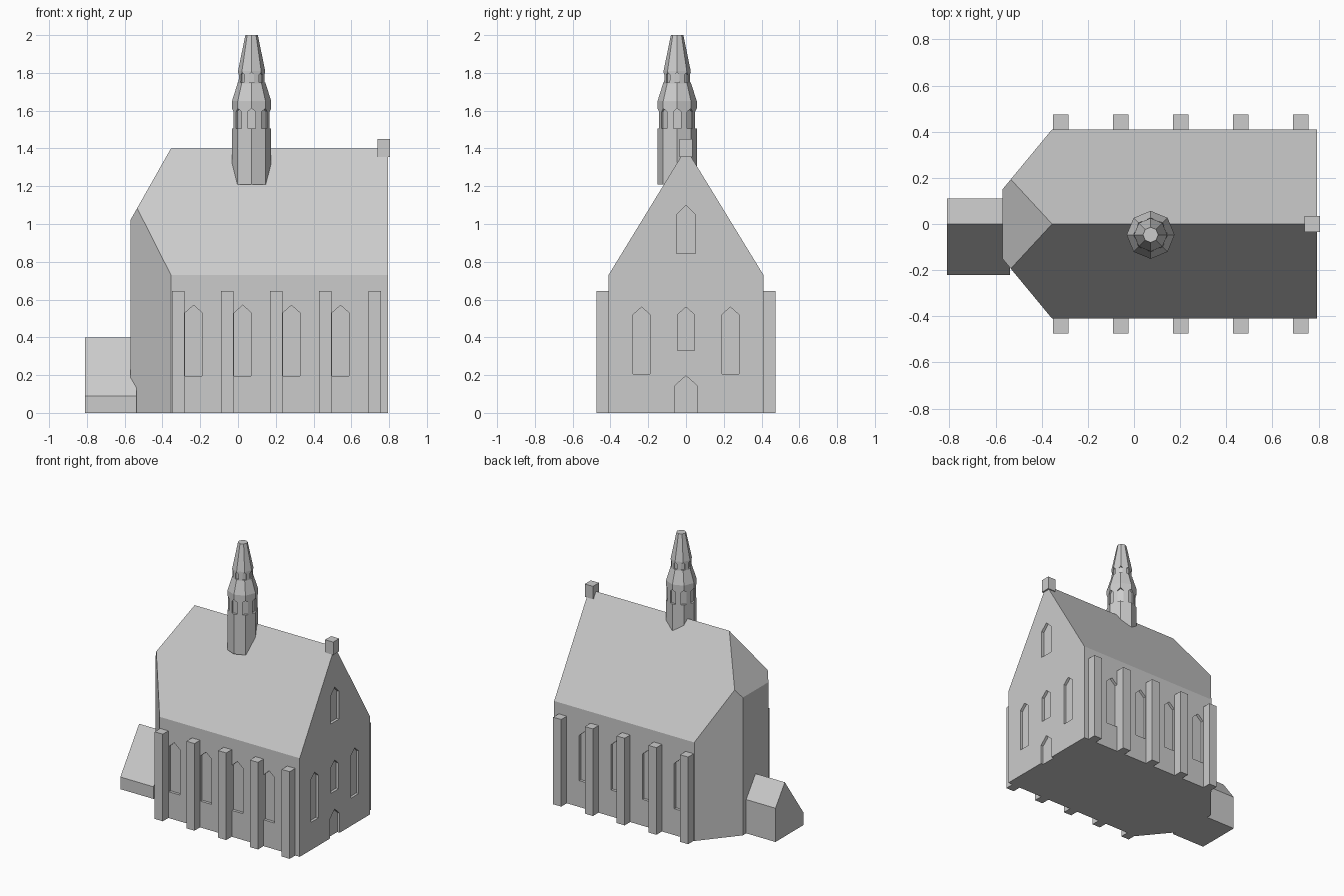
import bpy, bmesh, math
from mathutils import Vector, Matrix

if "Cube" in bpy.data.objects:
    bpy.data.objects.remove(bpy.data.objects["Cube"])

stone = bpy.data.materials.new("grey stone")
stone.diffuse_color = (0.6, 0.6, 0.6, 1)
stone.use_nodes = True
stone.node_tree.nodes["Principled BSDF"].inputs["Base Color"].default_value = stone.diffuse_color


def finish(bm, name):
    bmesh.ops.recalc_face_normals(bm, faces=bm.faces[:])
    me = bpy.data.meshes.new(name)
    bm.to_mesh(me)
    bm.free()
    me.materials.append(stone)
    ob = bpy.data.objects.new(name, me)
    bpy.context.collection.objects.link(ob)
    return ob


def prism(bm, points, offset):
    """Extrude a closed outline along an offset vector."""
    face = bm.faces.new([bm.verts.new(p) for p in points])
    ext = bmesh.ops.extrude_face_region(bm, geom=[face])["geom"]
    bmesh.ops.translate(bm, vec=offset, verts=[v for v in ext if isinstance(v, bmesh.types.BMVert)])


def box(bm, x0, x1, y0, y1, z0, z1):
    prism(bm, [(x0, y0, z0), (x1, y0, z0), (x1, y1, z0), (x0, y1, z0)], (0, 0, z1 - z0))


def lancet(bm, centre, angle, dist, width, z0, z1, z2, depth):
    """Pointed-arch cutter sunk to `depth` behind a wall at `dist` in direction `angle`."""
    h = width / 2
    rot = Matrix.Rotation(angle, 3, 'Z')
    outline = [(-h, z0), (h, z0), (h, z1), (0, z2), (-h, z1)]
    base = Vector((centre[0], centre[1], 0))
    pts = [base + rot @ Vector((dist - depth, u, z)) for u, z in outline]
    prism(bm, pts, rot @ Vector((depth + 0.05, 0, 0)))


def cut(target, cutter):
    cutter.hide_render = True
    cutter.hide_viewport = True
    cutter.display_type = 'WIRE'
    mod = target.modifiers.new("openings", 'BOOLEAN')
    mod.operation = 'DIFFERENCE'
    mod.solver = 'EXACT'
    mod.object = cutter


# Nave: gabled prism, trimmed to a polygonal west end with a hipped roof
bm = bmesh.new()
prism(bm, [(0.793, y, z) for y, z in
           [(-0.41, 0), (0.41, 0), (0.41, 0.73), (0, 1.40), (-0.41, 0.73)]], (-1.363, 0, 0))
for point, normal in [((-0.355, 0.41, 0), (-0.26, 0.215, 0)),
                      ((-0.355, -0.41, 0), (-0.26, -0.215, 0)),
                      ((-0.355, 0, 1.40), (-0.38, 0, 0.215))]:
    cutgeom = bmesh.ops.bisect_plane(bm, geom=bm.verts[:] + bm.edges[:] + bm.faces[:], dist=1e-5,
                                     plane_co=point, plane_no=normal, clear_outer=True)["geom_cut"]
    bmesh.ops.holes_fill(bm, edges=[e for e in bm.edges if e.is_boundary], sides=0)
nave = finish(bm, "nave")

# Recessed windows and door of the nave
bm = bmesh.new()
for x in (-0.235, 0.025, 0.283, 0.543):
    for side in (-1, 1):
        lancet(bm, (x, 0), side * math.pi / 2, 0.41, 0.09, 0.195, 0.53, 0.57, 0.02)
for y, w, z0, z1, z2 in [(-0.235, 0.09, 0.205, 0.52, 0.56), (0.235, 0.09, 0.205, 0.52, 0.56),
                         (0, 0.09, 0.33, 0.52, 0.56), (0, 0.1, 0.845, 1.05, 1.10),
                         (0, 0.115, -0.05, 0.145, 0.197)]:
    lancet(bm, (0, y), 0, 0.793, w, z0, z1, z2, 0.02)
cut(nave, finish(bm, "nave_opening_cutter"))

# Buttresses on both long walls
bm = bmesh.new()
for i in range(5):
    x = -0.317 + 0.26 * i
    for y0, y1 in ((-0.475, -0.40), (0.40, 0.475)):
        box(bm, x - 0.033, x + 0.033, y0, y1, 0, 0.645)
finish(bm, "buttresses")

# Lean annex at the west end
bm = bmesh.new()
prism(bm, [(-0.81, y, z) for y, z in
           [(-0.22, 0), (0.11, 0), (0.11, 0.25), (0, 0.40), (-0.22, 0.09)]], (0.272, 0, 0))
finish(bm, "annex")

# Block on the gable peak
bm = bmesh.new()
box(bm, 0.738, 0.805, -0.035, 0.035, 1.355, 1.45)
finish(bm, "gable_block")

# Octagonal turret with tapering spire
centre = (0.072, -0.047)
bm = bmesh.new()
rings = []
for z, r in [(1.21, 0.104), (1.65, 0.104), (1.745, 0.074), (1.81, 0.072), (2.0, 0.033)]:
    rings.append([bm.verts.new((centre[0] + r * math.cos(k * math.pi / 4),
                                centre[1] + r * math.sin(k * math.pi / 4), z)) for k in range(8)])
for a, b in zip(rings, rings[1:]):
    for k in range(8):
        bm.faces.new((a[k], a[(k + 1) % 8], b[(k + 1) % 8], b[k]))
bm.faces.new(rings[0])
bm.faces.new(rings[-1])
turret = finish(bm, "turret")

# Narrow openings cut into the turret corners
bm = bmesh.new()
for k in range(8):
    a = k * math.pi / 4
    lancet(bm, centre, a, 0.104, 0.04, 1.505, 1.595, 1.612, 0.018)
    lancet(bm, centre, a, 0.073, 0.026, 1.75, 1.79, 1.803, 0.013)
cut(turret, finish(bm, "turret_opening_cutter"))
